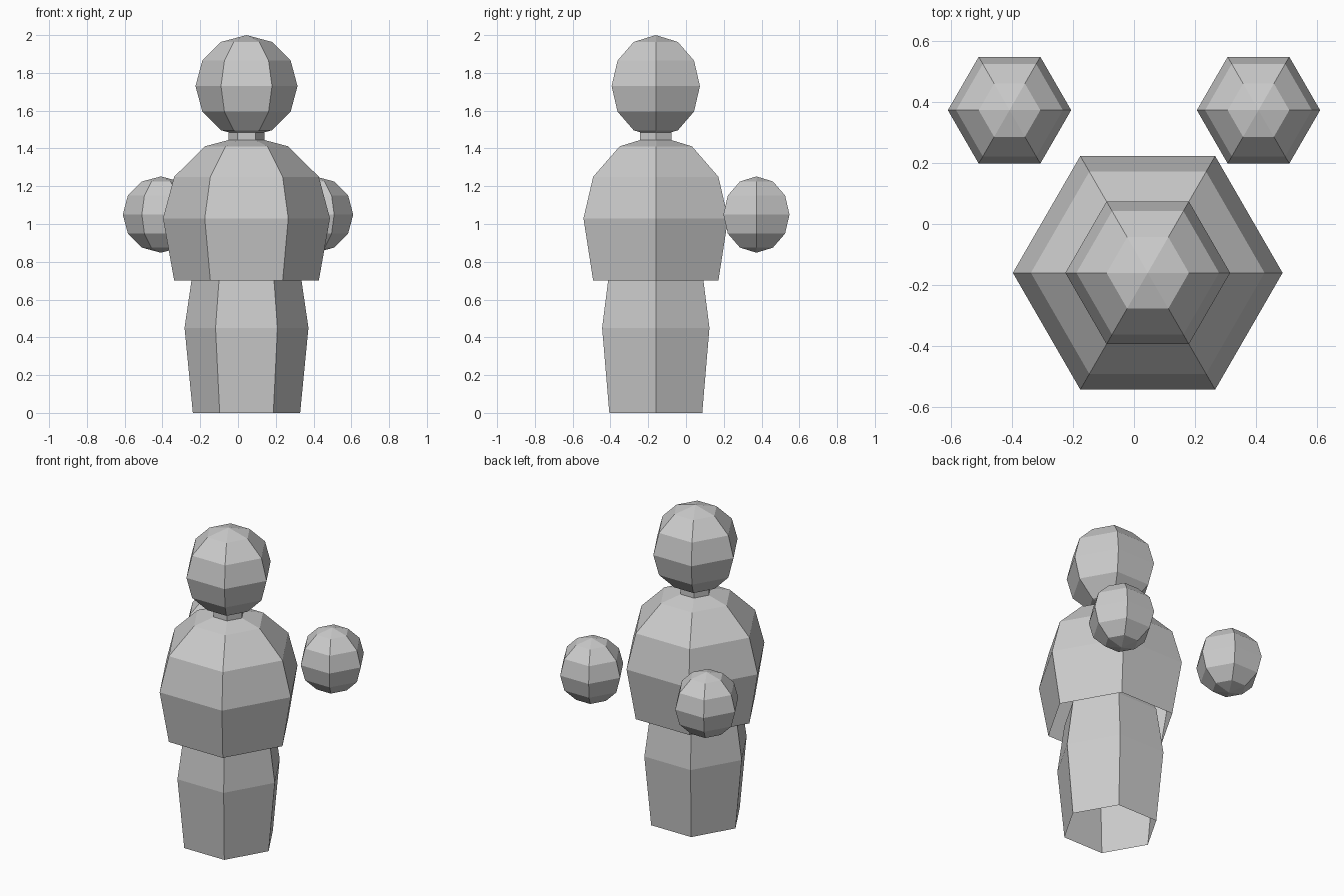
import bpy, bmesh
from math import sin, cos, pi, radians

if "Cube" in bpy.data.objects:
    bpy.data.objects.remove(bpy.data.objects["Cube"])


def lathe(name, centre, profile, sides=6):
    """Spin (radius, z) points into a flat-faced hexagonal shell."""
    bm = bmesh.new()
    rings = []
    for r, z in profile:
        n = 1 if r < 1e-5 else sides
        rings.append([bm.verts.new((r * cos(2 * pi * i / sides),
                                    r * sin(2 * pi * i / sides), z))
                      for i in range(n)])
    for low, high in zip(rings, rings[1:]):
        for i in range(sides):
            j = (i + 1) % sides
            if len(low) == 1:
                bm.faces.new((low[0], high[j], high[i]))
            elif len(high) == 1:
                bm.faces.new((low[i], low[j], high[0]))
            else:
                bm.faces.new((low[i], low[j], high[j], high[i]))
    mesh = bpy.data.meshes.new(name)
    bm.to_mesh(mesh)
    bm.free()
    obj = bpy.data.objects.new(name, mesh)
    obj.location = centre
    bpy.context.collection.objects.link(obj)
    return obj


def arc(radius, start, height=None):
    """Sphere profile in 30 degree steps up to the pole."""
    h = height or radius
    return [(radius * cos(radians(a)), h * sin(radians(a)))
            for a in range(start, 91, 30)]


def bell(name, centre, radius, dome, skirt):
    """Dome with a slightly tapered skirt, open underneath."""
    lathe(name, centre, [(radius * cos(pi / 6), -skirt)] + arc(radius, 0, dome))


X, Y = 0.045, -0.16

# Body
bell("legs", (X, Y, 0.45), 0.328, 0.60, 0.45)
bell("torso", (X, Y, 1.03), 0.442, 0.44, 0.33)

# Neck and head
lathe("neck", (X, Y, 1.42), [(0.095, 0), (0.095, 0.10)])
lathe("head", (X, Y, 1.73), arc(0.27, -90))

# Floating hands
for side, x in (("left", -0.408), ("right", 0.408)):
    lathe(side + "_hand", (x, 0.373, 1.05), arc(0.202, -90))
